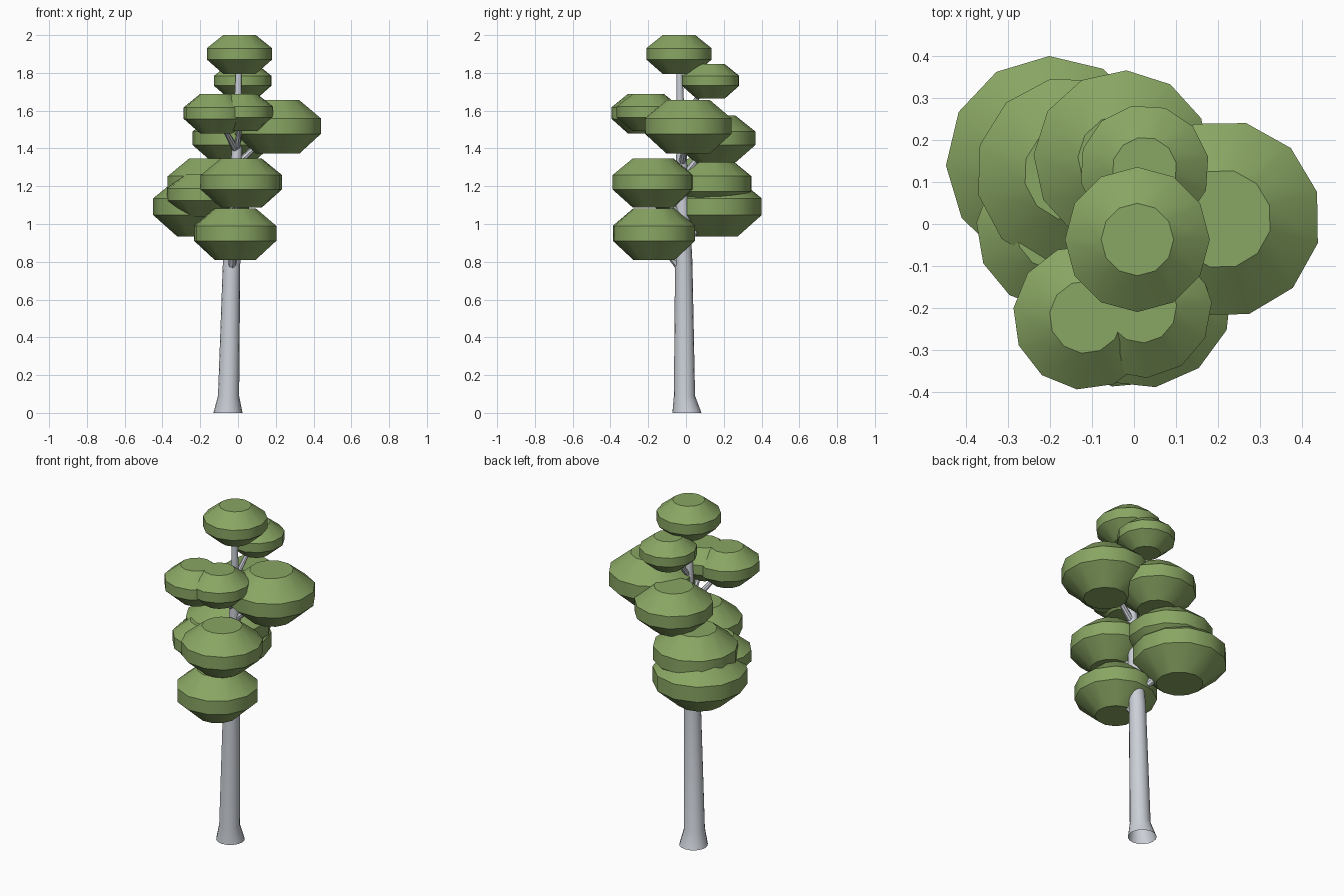
import bpy
import bmesh
from math import cos, sin, tau, radians
from mathutils import Vector

cube = bpy.data.objects.get("Cube")
if cube:
    bpy.data.objects.remove(cube, do_unlink=True)


def make_material(name, rgb):
    mat = bpy.data.materials.new(name)
    mat.use_nodes = True
    color = (*rgb, 1.0)
    mat.diffuse_color = color
    mat.node_tree.nodes["Principled BSDF"].inputs["Base Color"].default_value = color
    return mat


leaf_green = make_material("leaf green", (0.25, 0.38, 0.125))
pale_bark = make_material("pale grey bark", (0.60, 0.63, 0.68))


def loft(name, rings, axis, sides, mat, turn=0.0, cap_start=True, cap_end=True):
    """Skin circular rings, given as (center, radius), lying across the axis."""
    rot = axis.to_track_quat("Z", "Y")
    bm = bmesh.new()
    loops = []
    for center, radius in rings:
        angles = [turn + tau * i / sides for i in range(sides)]
        loops.append([bm.verts.new(center + rot @ Vector((radius * cos(a), radius * sin(a), 0)))
                      for a in angles])
    for low, high in zip(loops, loops[1:]):
        for i in range(sides):
            j = (i + 1) % sides
            bm.faces.new((low[i], low[j], high[j], high[i]))
    if cap_start:
        bm.faces.new(loops[0][::-1])
    if cap_end:
        bm.faces.new(loops[-1])
    mesh = bpy.data.meshes.new(name)
    bm.to_mesh(mesh)
    bm.free()
    mesh.materials.append(mat)
    obj = bpy.data.objects.new(name, mesh)
    bpy.context.collection.objects.link(obj)
    bpy.ops.object.select_all(action="DESELECT")
    obj.select_set(True)
    bpy.context.view_layer.objects.active = obj
    bpy.ops.object.shade_smooth_by_angle(angle=radians(37))
    return obj


UP = Vector((0, 0, 1))

# Trunk: flared open foot, slight lean, long taper (x, y, z, radius)
trunk_path = [
    (-0.053, 0.005, 0.0, 0.077),
    (-0.050, -0.008, 0.09, 0.056),
    (-0.034, -0.012, 0.80, 0.046),
    (-0.005, -0.025, 1.42, 0.026),
    (0.006, -0.037, 1.90, 0.013),
]
loft("trunk", [(Vector(p[:3]), p[3]) for p in trunk_path], UP, 16, pale_bark, cap_start=False)


def trunk_point(z):
    for a, b in zip(trunk_path, trunk_path[1:]):
        if z <= b[2]:
            return Vector(a[:3]).lerp(Vector(b[:3]), (z - a[2]) / (b[2] - a[2]))
    return Vector(trunk_path[-1][:3])


# Leaf clumps: x, y, bottom z, top z, radius
clumps = {
    "crown": (0.008, -0.037, 1.795, 2.0, 0.173),
    "upper_back": (0.025, 0.13, 1.665, 1.846, 0.155),
    "upper_front_right": (-0.115, -0.222, 1.48, 1.688, 0.174),
    "upper_front": (0.018, -0.2, 1.492, 1.688, 0.168),
    "left": (0.21, 0.012, 1.372, 1.656, 0.236),
    "middle_back": (-0.028, 0.155, 1.325, 1.575, 0.212),
    "middle_front": (0.018, -0.174, 1.087, 1.347, 0.218),
    "lower_front": (-0.015, -0.17, 0.81, 1.083, 0.221),
    "lower_back_right": (-0.195, 0.147, 0.934, 1.24, 0.254),
    "middle_back_right": (-0.148, 0.122, 1.072, 1.346, 0.23),
    "lower_right": (-0.187, -0.015, 1.04, 1.265, 0.19),
}

# Each clump is a bevelled drum: narrow bottom, upright band, narrow top
drum_profile = [(0.0, 0.5), (0.37, 1.0), (0.66, 1.0), (1.0, 0.5)]

for n, (name, (x, y, low, high, radius)) in enumerate(clumps.items()):
    rings = [(Vector((x, y, low + t * (high - low))), radius * r) for t, r in drum_profile]
    loft(name + "_leaves", rings, UP, 12, leaf_green, turn=n * 0.2)

    # Branch rising from the trunk into the clump
    if name != "crown":
        tip = Vector((x, y, (low + high) / 2))
        root = trunk_point(tip.z - 0.2)
        thick = 0.034 - 0.012 * root.z
        loft(name + "_branch", [(root, thick), (tip, thick * 0.6)], tip - root, 8, pale_bark)
